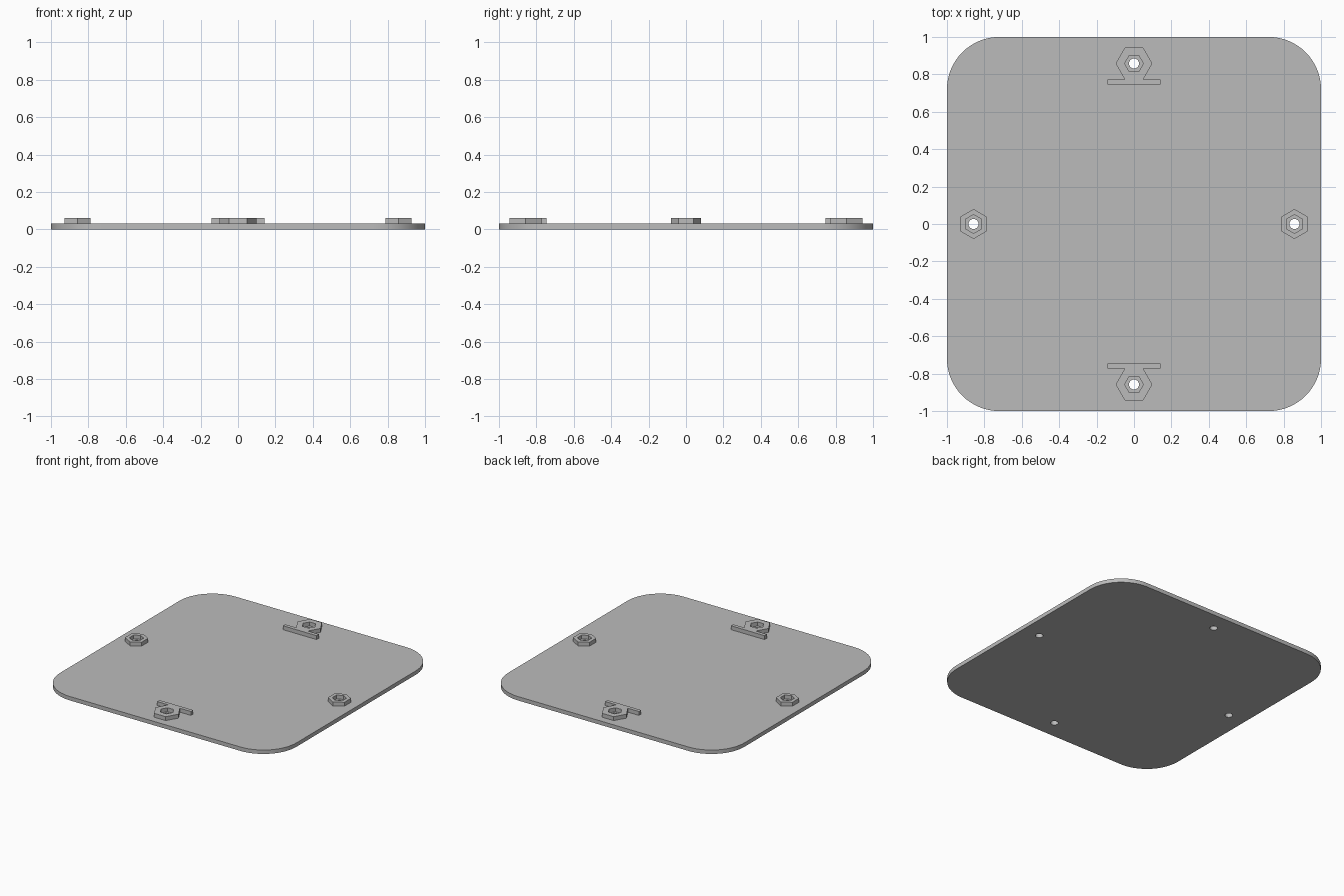
import bpy, bmesh
from math import pi, cos, sin

cube = bpy.data.objects.get("Cube")
if cube:
    bpy.data.objects.remove(cube, do_unlink=True)

grey = bpy.data.materials.new("grey")
grey.use_nodes = True
COLOR = (0.5, 0.5, 0.5, 1)
grey.diffuse_color = COLOR
grey.node_tree.nodes["Principled BSDF"].inputs["Base Color"].default_value = COLOR

PLATE_TOP, BOSS_TOP = 0.03, 0.06
OFFSET = 0.858          # distance of each fastener from the centre
HOLE, POCKET = 0.027, 0.05


def ring(cx, cy, radius, sides, start=0.0):
    return [(cx + radius * cos(start + 2 * pi * i / sides),
             cy + radius * sin(start + 2 * pi * i / sides)) for i in range(sides)]


def rounded_square(half, radius, steps):
    points = []
    for corner, (sx, sy) in enumerate([(1, 1), (-1, 1), (-1, -1), (1, -1)]):
        c = half - radius
        for i in range(steps + 1):
            a = (corner + i / steps) * pi / 2
            points.append((sx * c + radius * cos(a), sy * c + radius * sin(a)))
    return points


def prism(name, loops, z0, z1):
    """Extrude an outline (first loop) with holes (other loops)."""
    bm = bmesh.new()
    edges = []
    for loop in loops:
        verts = [bm.verts.new((x, y, z0)) for x, y in loop]
        edges += [bm.edges.new((v, verts[i - 1])) for i, v in enumerate(verts)]
    bmesh.ops.triangle_fill(bm, edges=edges, use_beauty=True, normal=(0, 0, 1))
    top = bmesh.ops.extrude_face_region(bm, geom=bm.faces[:], use_keep_orig=True)
    for v in top["geom"]:
        if isinstance(v, bmesh.types.BMVert):
            v.co.z = z1
    bmesh.ops.recalc_face_normals(bm, faces=bm.faces[:])
    mesh = bpy.data.meshes.new(name)
    bm.to_mesh(mesh)
    bm.free()
    mesh.materials.append(grey)
    obj = bpy.data.objects.new(name, mesh)
    bpy.context.collection.objects.link(obj)
    bpy.ops.object.select_all(action='DESELECT')
    obj.select_set(True)
    bpy.context.view_layer.objects.active = obj
    bpy.ops.object.shade_smooth_by_angle(angle=pi / 6)
    return obj


# Base plate with four round through holes
centres = [(OFFSET, 0), (-OFFSET, 0), (0, OFFSET), (0, -OFFSET)]
prism("base_plate",
      [rounded_square(1.0, 0.28, 16)] + [ring(x, y, HOLE, 24) for x, y in centres],
      0, PLATE_TOP)

# Plain hexagonal nut holders on the left and right
for side, name in ((1, "left"), (-1, "right")):
    x = side * OFFSET
    prism(name + "_nut_holder",
          [ring(x, 0, 0.08, 6, pi / 6), ring(x, 0, POCKET, 6, pi / 6)],
          PLATE_TOP, BOSS_TOP)

# Hexagonal nut holders joined to an inner locating bar, front and back
for side, name in ((1, "back"), (-1, "front")):
    bar_outer, bar_inner, bar_half = 0.773, 0.745, 0.143
    outline = [(0.049, bar_outer), (0.098, OFFSET), (0.049, 0.943)]
    outline += [(-x, y) for x, y in reversed(outline)]
    outline += [(-bar_half, bar_outer), (-bar_half, bar_inner),
                (bar_half, bar_inner), (bar_half, bar_outer)]
    prism(name + "_nut_holder_with_bar",
          [[(x, side * y) for x, y in outline], ring(0, side * OFFSET, POCKET, 6)],
          PLATE_TOP, BOSS_TOP)
